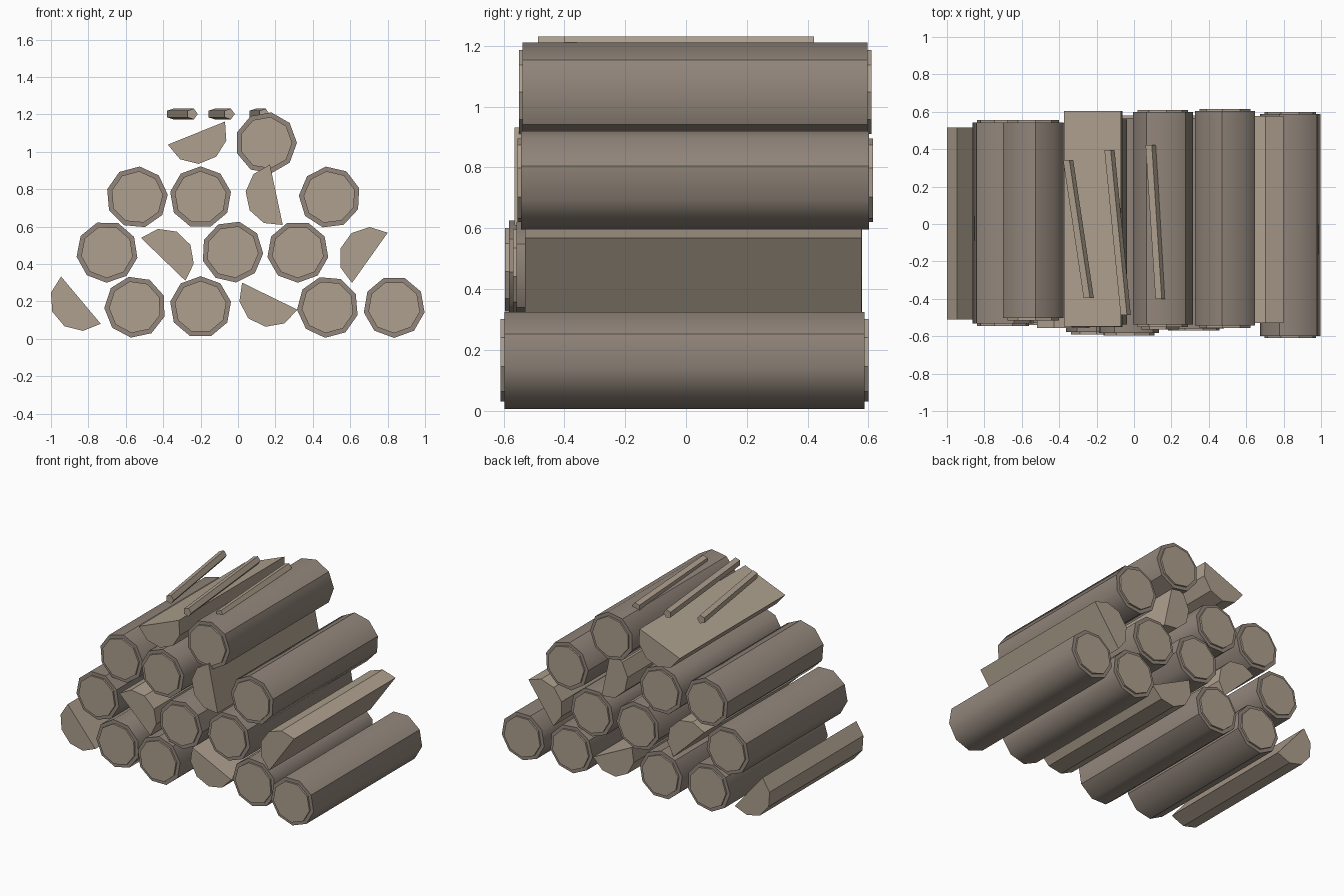
import bpy, bmesh
from math import sin, cos, radians
from mathutils import Vector

if "Cube" in bpy.data.objects:
    bpy.data.objects.remove(bpy.data.objects["Cube"])


def material(name, rgb):
    m = bpy.data.materials.new(name)
    m.diffuse_color = (*rgb, 1)
    m.use_nodes = True
    m.node_tree.nodes["Principled BSDF"].inputs["Base Color"].default_value = m.diffuse_color
    return m


BARK = material("bark", (0.29, 0.24, 0.20))
WOOD = material("cut_wood", (0.42, 0.35, 0.27))


def ring(cx, cz, r, start, step, count):
    return [(cx + r * cos(radians(start + step * i)),
             cz + r * sin(radians(start + step * i))) for i in range(count)]


def prism(name, profile, y0, y1, mat, shift=0.0, smooth=None):
    """Extrude an x-z profile along y; shift slides the far end in x."""
    bm = bmesh.new()
    front = [bm.verts.new((x, y0, z)) for x, z in profile]
    back = [bm.verts.new((x + shift, y1, z)) for x, z in profile]
    n = len(profile)
    bm.faces.new(front)
    bm.faces.new(back[::-1])
    for i in range(n):
        j = (i + 1) % n
        bm.faces.new((front[j], front[i], back[i], back[j]))
    bmesh.ops.recalc_face_normals(bm, faces=bm.faces)
    me = bpy.data.meshes.new(name)
    bm.to_mesh(me)
    bm.free()
    me.materials.append(mat)
    ob = bpy.data.objects.new(name, me)
    bpy.context.collection.objects.link(ob)
    if smooth:
        bpy.ops.object.select_all(action='DESELECT')
        ob.select_set(True)
        bpy.context.view_layer.objects.active = ob
        bpy.ops.object.shade_smooth_by_angle(angle=radians(smooth))
    return ob


# Round logs: x, z, turn in degrees, front y, back y
logs = [
    (-0.55, 0.17, 22, -0.54, 0.55), (-0.20, 0.17, 10, -0.59, 0.57),
    (0.48, 0.17, 25, -0.52, 0.58), (0.835, 0.17, 30, -0.61, 0.60),
    (-0.70, 0.465, 29, -0.545, 0.555), (-0.03, 0.465, 37, -0.595, 0.58),
    (0.32, 0.465, 30, -0.57, 0.58),
    (-0.54, 0.757, 5, -0.515, 0.555), (-0.20, 0.757, 10, -0.55, 0.57),
    (0.49, 0.757, 17, -0.555, 0.615),
    (0.15, 1.048, 0, -0.55, 0.61),
]
for k, (x, z, turn, y0, y1) in enumerate(logs, 1):
    # Bark shell with a thinner heartwood core poking out of both ends
    prism(f"log_bark_{k}", ring(x, z, 0.165, turn, 40, 9), y0 + 0.012, y1 - 0.012, BARK, smooth=40)
    prism(f"log_core_{k}", ring(x, z, 0.14, turn, 40, 9), y0, y1, WOOD)

# Split half logs: centre of flat side x, z, start angle of the arc, front y, back y
halves = [
    (-0.84, 0.207, 130, -0.51, 0.515), (0.17, 0.228, 154, -0.53, 0.56),
    (-0.40, 0.425, -44, -0.555, 0.54), (0.705, 0.433, 54.6, -0.53, 0.578),
    (0.205, 0.77, 102, -0.565, 0.58), (-0.2225, 1.10, 202, -0.548, 0.605),
]
for k, (x, z, start, y0, y1) in enumerate(halves, 1):
    prism(f"split_log_{k}", ring(x, z, 0.165, start, 36, 6), y0, y1, WOOD)

# Kindling sticks on top: front x, front y, back x, back y
sticks = [(-0.245, -0.395, -0.355, 0.342), (-0.047, -0.487, -0.134, 0.395),
          (0.139, -0.40, 0.086, 0.422)]
for k, (x0, y0, x1, y1) in enumerate(sticks, 1):
    prism(f"kindling_{k}", ring(x0, 1.202, 0.03, 0, 72, 5), y0, y1, WOOD, shift=x1 - x0)
